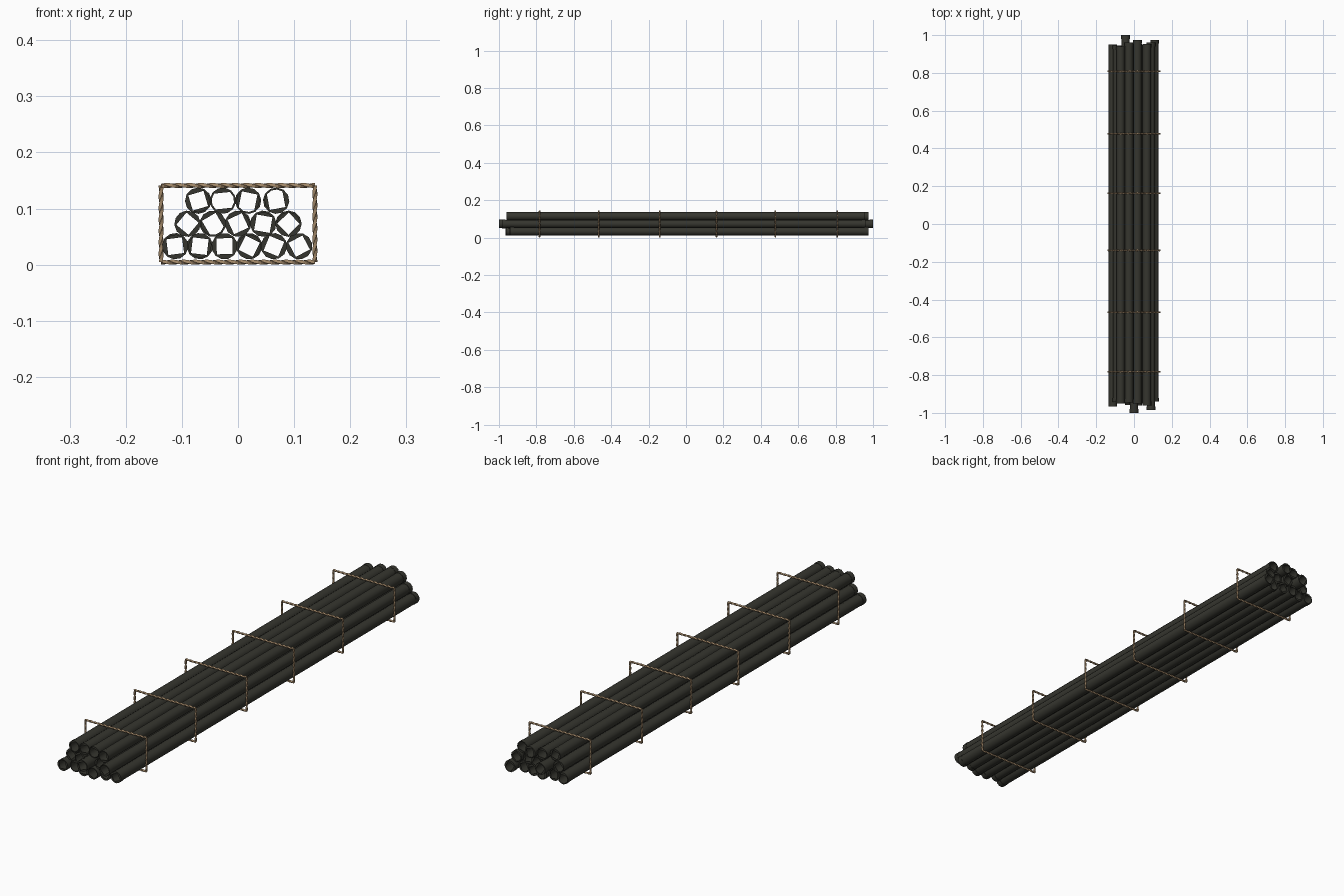
import bpy, bmesh, random
from math import sin, cos, pi, tau
from mathutils import Vector

random.seed(4)
if "Cube" in bpy.data.objects:
    bpy.data.objects.remove(bpy.data.objects["Cube"])


def material(name, rgb):
    m = bpy.data.materials.new(name)
    m.use_nodes = True
    m.diffuse_color = (*rgb, 1)
    m.node_tree.nodes["Principled BSDF"].inputs["Base Color"].default_value = (*rgb, 1)
    return m


iron = material("dark iron", (0.036, 0.036, 0.028))
rope = material("tan rope", (0.36, 0.245, 0.14))


def finish(bm, name, mat, smooth):
    mesh = bpy.data.meshes.new(name)
    bm.to_mesh(mesh)
    bm.free()
    mesh.materials.append(mat)
    ob = bpy.data.objects.new(name, mesh)
    bpy.context.collection.objects.link(ob)
    if smooth:
        bpy.ops.object.select_all(action="DESELECT")
        ob.select_set(True)
        bpy.context.view_layer.objects.active = ob
        bpy.ops.object.shade_smooth_by_angle(angle=0.7)
    return ob


def skin(bm, rings):
    n = len(rings[0])
    for a, b in zip(rings, rings[1:]):
        for i in range(n):
            bm.faces.new((a[i], a[(i + 1) % n], b[(i + 1) % n], b[i]))


# Hollow pipes with a raised collar and partly closed mouths
SIDES = 12


def pipe(name, x, z, front, back):
    bm = bmesh.new()
    turn = random.uniform(0, tau)
    collar, body, lip = 0.0235, 0.0222, 0.02
    profile = [(front, lip), (front, collar), (front + lip, collar), (front + lip, body),
               (back - lip, body), (back - lip, collar), (back, collar), (back, lip)]
    rings = []
    for y, r in profile:
        rings.append([bm.verts.new((x + r * cos(turn + tau * i / SIDES), y,
                                    z + r * sin(turn + tau * i / SIDES)))
                      for i in range(SIDES)])
    skin(bm, rings)
    # inner wall closes the shell
    skin(bm, [rings[-1], rings[0]])
    # clipped corners of the mouth
    for ring in (rings[0], rings[-1]):
        for start in range(0, SIDES, 3):
            if random.random() < 0.75:
                bm.faces.new([ring[(start + k) % SIDES] for k in range(4)])
    bmesh.ops.recalc_face_normals(bm, faces=bm.faces)
    finish(bm, name, iron, True)


rows = [("bottom", 0.033, [-0.112, -0.068, -0.024, 0.02, 0.064, 0.109]),
        ("middle", 0.073, [-0.09, -0.045, 0, 0.045, 0.09]),
        ("top", 0.114, [-0.071, -0.027, 0.018, 0.068])]
ends = {("bottom", 0): (-0.965, 0.95), ("middle", 1): (-0.95, 1.0),
        ("middle", 2): (-1.0, 0.96), ("middle", 4): (-0.985, 0.96),
        ("top", 2): (-0.95, 0.975), ("bottom", 5): (-0.94, 0.975)}
for row, z, xs in rows:
    for k, x in enumerate(xs):
        front, back = ends.get((row, k), (-random.uniform(0.94, 0.965),
                                          random.uniform(0.94, 0.965)))
        pipe(f"{row}_pipe_{k + 1}", x, z, front, back)


# Twisted rope frames around the bundle
def rope_side(bm, a, b):
    axis = (b - a).normalized()
    u = Vector((0, 1, 0))
    v = axis.cross(u)
    steps = max(8, int((b - a).length / 0.005))
    rings = []
    for s in range(steps + 1):
        p = a.lerp(b, s / steps)
        t = s * pi / 8
        rings.append([bm.verts.new(p + 0.0045 * (u * cos(t + i * pi / 2) + v * sin(t + i * pi / 2)))
                      for i in range(4)])
    skin(bm, rings)
    bm.faces.new(rings[0])
    bm.faces.new(rings[-1])


W, LOW, HIGH = 0.137, 0.0045, 0.141
for k, y in enumerate((-0.783, -0.467, -0.14, 0.163, 0.478, 0.808)):
    bm = bmesh.new()
    c = [Vector(p) for p in ((-W, y, LOW), (W, y, LOW), (W, y, HIGH), (-W, y, HIGH))]
    for i in range(4):
        rope_side(bm, c[i], c[(i + 1) % 4])
    bmesh.ops.recalc_face_normals(bm, faces=bm.faces)
    finish(bm, f"rope_tie_{k + 1}", rope, False)
